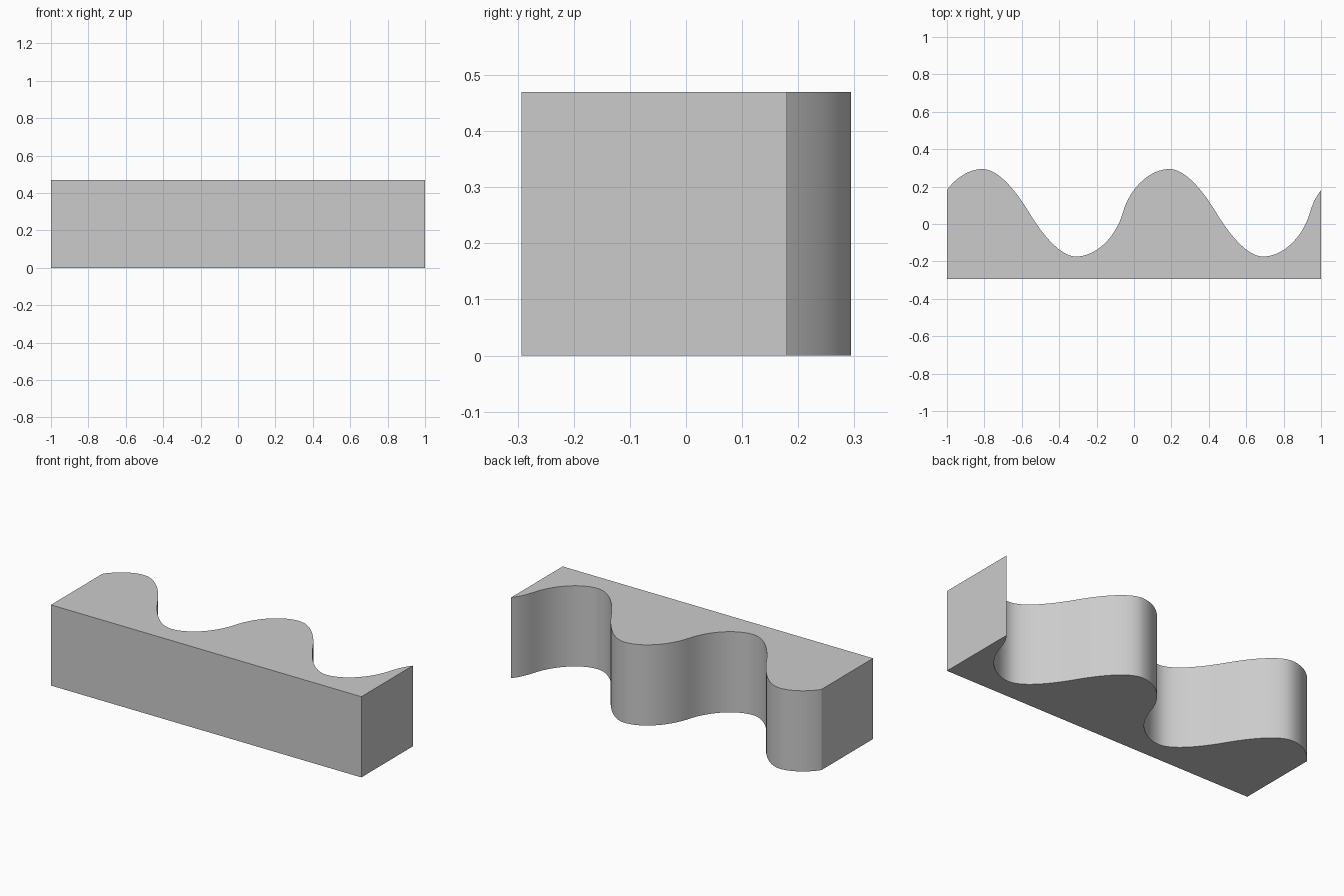
import bpy
import bmesh
import math
from mathutils import Vector
from mathutils.geometry import interpolate_bezier

cube = bpy.data.objects.get("Cube")
if cube:
    bpy.data.objects.remove(cube, do_unlink=True)

HEIGHT = 0.47
FRONT, END_Y = -0.293, 0.18
STEPS = 17

# Flat grey material
grey = bpy.data.materials.new("light_grey")
grey.use_nodes = True
colour = (0.6, 0.6, 0.6, 1)
grey.diffuse_color = colour
grey.node_tree.nodes["Principled BSDF"].inputs["Base Color"].default_value = colour


def bezier(*pts):
    return interpolate_bezier(*[Vector(p) for p in pts], STEPS)[:-1]


# Crest of the wave: steep rise, then a gentler fall
crest = bezier((-0.06, 0.06), (-0.02, 0.2), (0.09, 0.294), (0.19, 0.294))
crest += bezier((0.19, 0.294), (0.28, 0.294), (0.38, 0.16), (0.44, 0.06))

# Trough is the crest turned half a revolution about the falling midpoint
mid = Vector((0.44, 0.06))
trough = [mid] + [2 * mid - p for p in reversed(crest[1:])]
period = crest + trough

# Repeat the wave and trim it to the block's length
wave = [(p.x + shift, p.y) for shift in (-1, 0, 1) for p in period
        if abs(p.x + shift) < 0.995]
outline = [(1, FRONT), (1, END_Y)] + wave[::-1] + [(-1, END_Y), (-1, FRONT)]

# Extrude the outline into the block
bm = bmesh.new()
base = bm.faces.new([bm.verts.new((x, y, 0)) for x, y in outline])
extruded = bmesh.ops.extrude_face_region(bm, geom=[base], use_keep_orig=True)
top = [v for v in extruded["geom"] if isinstance(v, bmesh.types.BMVert)]
bmesh.ops.translate(bm, verts=top, vec=(0, 0, HEIGHT))
bmesh.ops.recalc_face_normals(bm, faces=bm.faces)
mesh = bpy.data.meshes.new("wavy_block")
bm.to_mesh(mesh)
bm.free()
mesh.materials.append(grey)
block = bpy.data.objects.new("wavy_block", mesh)
bpy.context.collection.objects.link(block)

# Smooth the wave, keep the block edges sharp
bpy.ops.object.select_all(action="DESELECT")
block.select_set(True)
bpy.context.view_layer.objects.active = block
bpy.ops.object.shade_smooth_by_angle(angle=math.radians(30))
